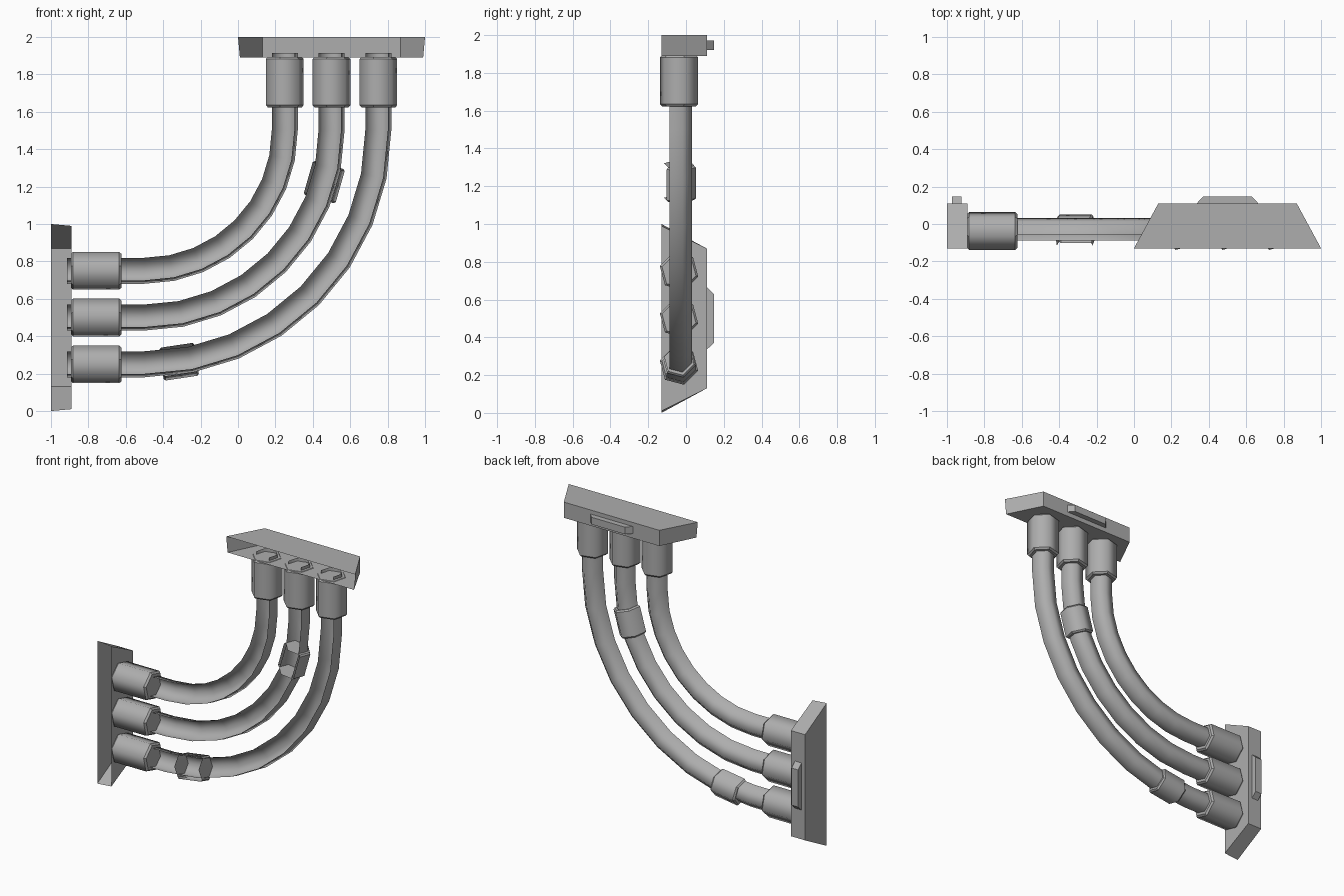
import bpy
import bmesh
from math import sin, cos, radians

if "Cube" in bpy.data.objects:
    bpy.data.objects.remove(bpy.data.objects["Cube"])

metal = bpy.data.materials.new("plain_grey_metal")
metal.use_nodes = True
grey = (0.42, 0.42, 0.42, 1)
metal.diffuse_color = grey
metal.node_tree.nodes["Principled BSDF"].inputs["Base Color"].default_value = grey

AXIS_Y = -0.037        # depth of the pipe centre lines
BEND = (-0.5, 1.5)     # shared centre of the bends (x, z)
SIDES = 6
WALL_SIDES = (1, 2)    # side faces left open towards the wall


def finish(name, bm, recalc=False):
    if recalc:
        bmesh.ops.recalc_face_normals(bm, faces=bm.faces)
    loose = [v for v in bm.verts if not v.link_faces]
    bmesh.ops.delete(bm, geom=loose, context="VERTS")
    mesh = bpy.data.meshes.new(name)
    bm.to_mesh(mesh)
    bm.free()
    mesh.materials.append(metal)
    obj = bpy.data.objects.new(name, mesh)
    bpy.context.scene.collection.objects.link(obj)
    return obj


def loft(name, stations, open_sides=(), caps=False, flat_spans=()):
    """Hexagonal sweep; each station is (x, z, heading in degrees, radius)."""
    bm = bmesh.new()
    rings = []
    for x, z, heading, r in stations:
        t = radians(heading)
        ring = []
        for k in range(SIDES):
            a = radians(45 + 60 * k)
            up = r * sin(a)
            ring.append(bm.verts.new((x - up * sin(t), AXIS_Y + r * cos(a), z + up * cos(t))))
        rings.append(ring)
    for s, (a, b) in enumerate(zip(rings, rings[1:])):
        for k in range(SIDES):
            if k in open_sides:
                continue
            n = (k + 1) % SIDES
            f = bm.faces.new((a[k], a[n], b[n], b[k]))
            f.smooth = s not in flat_spans
    if caps:
        bm.faces.new(rings[0][::-1])
        bm.faces.new(rings[-1])
    return finish(name, bm)


def sleeve(name, x, z, heading, length, r, chamfer, open_sides=()):
    """Capped hexagonal sleeve with chamfered ends, centred on a point."""
    h = length / 2
    c, s = cos(radians(heading)), sin(radians(heading))
    profile = ((-h, r - chamfer), (-h + chamfer, r), (h - chamfer, r), (h, r - chamfer))
    stations = [(x + d * c, z + d * s, heading, rad) for d, rad in profile]
    return loft(name, stations, open_sides, True, (0, 2))


def on_bend(radius, angle):
    t = radians(angle)
    return BEND[0] + radius * sin(t), BEND[1] - radius * cos(t)


# Three nested pipes with a coupling at each end
for label, radius in (("inner", 0.75), ("middle", 1.0), ("outer", 1.25)):
    low, side = BEND[1] - radius, BEND[0] + radius
    path = [(-0.915, low, 0, 0.072)]
    path += [(*on_bend(radius, i * 11.25), i * 11.25, 0.072) for i in range(9)]
    path.append((side, 1.915, 90, 0.072))
    loft(label + "_pipe", path, WALL_SIDES)
    sleeve(label + "_lower_coupling", -0.758, low, 0, 0.27, 0.105, 0.012)
    sleeve(label + "_upper_coupling", side, 1.758, 90, 0.27, 0.105, 0.012)

# Clamp bands part way along two of the pipes
for name, radius, angle in (("middle_clamp", 1.0, 74), ("outer_clamp", 1.25, 8.5)):
    x, z = on_bend(radius, angle)
    sleeve(name, x, z, angle, 0.19, 0.092, 0.01, WALL_SIDES)


def prism(name, near, far, y0, y1, z0, z1, swap, draft=0.0, keep_near=True):
    """Trapezoid block: half widths near and far in depth, swapped for the side bracket."""
    bm = bmesh.new()
    layers = []
    for z, d in ((z0, draft), (z1, 0)):
        corners = ((-near + d, y0), (near - d, y0), (far, y1), (-far, y1))
        layer = []
        for dx, y in corners:
            x = 0.5 + dx
            layer.append(bm.verts.new((1 - z, y, 1 - x) if swap else (x, y, z)))
        layers.append(layer)
    low, high = layers
    bm.faces.new(low)
    bm.faces.new(high)
    walls = []
    for k in range(4):
        n = (k + 1) % 4
        walls.append(bm.faces.new((low[k], low[n], high[n], high[k])))
    bmesh.ops.recalc_face_normals(bm, faces=bm.faces)
    if not keep_near:
        bmesh.ops.delete(bm, geom=[walls[0]], context="FACES_ONLY")
    return finish(name, bm)


# Mounting brackets, open towards the wall, each with a small raised tab
for label, swap in (("upper", False), ("side", True)):
    prism(label + "_bracket", 0.5, 0.37, -0.13, 0.11, 1.89, 2.0, swap, 0.01, False)
    prism(label + "_bracket_tab", 0.165, 0.13, 0.11, 0.147, 1.922, 1.972, swap)
